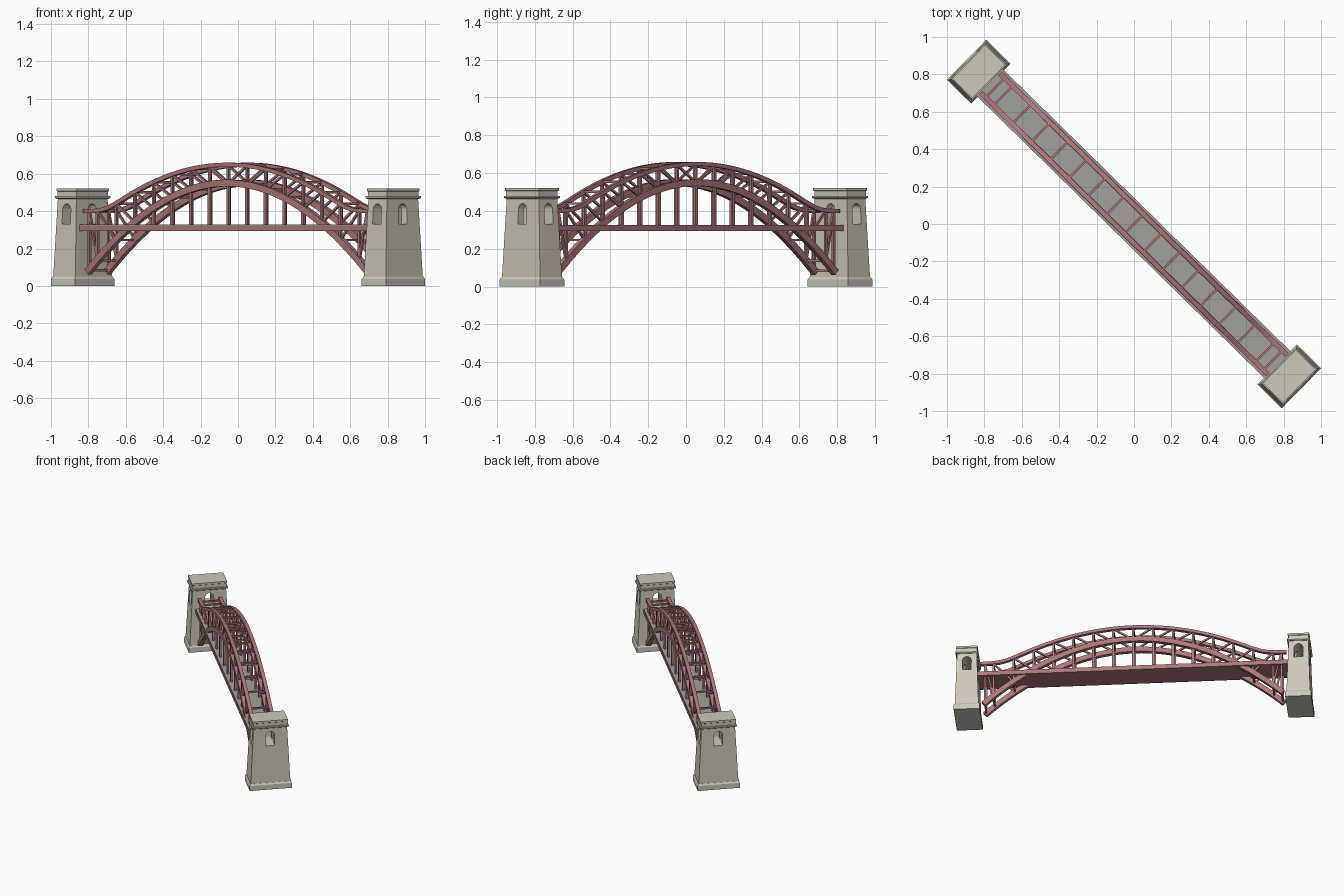
import bpy, bmesh, math
from mathutils import Vector

if "Cube" in bpy.data.objects:
    bpy.data.objects.remove(bpy.data.objects["Cube"])

ANGLE = math.radians(-44.45)   # bridge runs diagonally
STEP, NODES = 0.14, 7          # truss panel length, panels per half
TRUSS_V, END = 0.073, 1.05


def material(name, rgb):
    m = bpy.data.materials.new(name)
    m.diffuse_color = (*rgb, 1)
    m.use_nodes = True
    m.node_tree.nodes["Principled BSDF"].inputs["Base Color"].default_value = m.diffuse_color
    return m


RED = material("red_steel", (0.42, 0.19, 0.20))
STONE = material("stone", (0.62, 0.58, 0.50))
ROAD = material("road_grey", (0.36, 0.35, 0.33))


def finish(bm, name, mat):
    bmesh.ops.recalc_face_normals(bm, faces=bm.faces)
    me = bpy.data.meshes.new(name)
    bm.to_mesh(me)
    bm.free()
    me.materials.append(mat)
    ob = bpy.data.objects.new(name, me)
    bpy.context.collection.objects.link(ob)
    ob.rotation_euler.z = ANGLE
    return ob


def loft(bm, rings):
    """Skin a list of equal rings into a closed solid."""
    vs = [[bm.verts.new(p) for p in r] for r in rings]
    n = len(vs[0])
    for a, b in zip(vs, vs[1:]):
        for i in range(n):
            bm.faces.new((a[i], a[(i + 1) % n], b[(i + 1) % n], b[i]))
    bm.faces.new(vs[0][::-1])
    bm.faces.new(vs[-1])


def rect(cu, hu, hv, z):
    return [(cu - hu, -hv, z), (cu + hu, -hv, z), (cu + hu, hv, z), (cu - hu, hv, z)]


def beam(bm, a, b, w, h):
    """Square bar from a to b."""
    a, b = Vector(a), Vector(b)
    d = (b - a).normalized()
    s = Vector((0, 1, 0)) if abs(d.y) < 0.9 else Vector((1, 0, 0))
    t = d.cross(s).normalized()
    loft(bm, [[p + s * w * i + t * h * j for i, j in
               ((-.5, -.5), (.5, -.5), (.5, .5), (-.5, .5))] for p in (a, b)])


def lower(u):
    return 0.55 - 0.475 * (u / END) ** 2


def upper(u):
    p = 0.648 - 0.30 * u * u - 0.40
    return 0.40 + 0.02 * math.log(1 + math.exp(p / 0.02))


def chord(name, f, end, v, w, h):
    bm = bmesh.new()
    rings = []
    n = 48
    for i in range(n + 1):
        u = -end + 2 * end * i / n
        s = (f(u + 1e-3) - f(u - 1e-3)) / 2e-3
        nrm = Vector((-s, 0, 1)).normalized()
        c = Vector((u, v, f(u)))
        rings.append([c + Vector((0, w * a, 0)) + nrm * h * b for a, b in
                      ((-.5, -.5), (.5, -.5), (.5, .5), (-.5, .5))])
    loft(bm, rings)
    return finish(bm, name, RED)


# Arch trusses
nodes = [k * STEP for k in range(-NODES, NODES + 1)]
nodes = [-1.04] + nodes + [1.04]
for side, v in (("front", -TRUSS_V), ("back", TRUSS_V)):
    chord(side + "_lower_chord", lower, END, v, 0.030, 0.036)
    chord(side + "_upper_chord", upper, 1.075, v, 0.026, 0.022)
    webs, hangers = bmesh.new(), bmesh.new()
    for u in nodes:
        beam(webs, (u, v, lower(u)), (u, v, upper(u)), 0.014, 0.014)
        if lower(u) > 0.34:
            beam(hangers, (u, v, 0.31), (u, v, lower(u)), 0.014, 0.018)
    for a, b in zip(nodes, nodes[1:]):
        out, inn = (a, b) if a + b < 0 else (b, a)
        beam(webs, (out, v, upper(out)), (inn, v, lower(inn)), 0.012, 0.012)
    finish(webs, side + "_web_members", RED)
    finish(hangers, side + "_hangers", RED)

# Cross bars joining both trusses
bm = bmesh.new()
for u in nodes:
    beam(bm, (u, -TRUSS_V, upper(u)), (u, TRUSS_V, upper(u)), 0.012, 0.012)
    if abs(lower(u) - 0.35) > 0.08:
        beam(bm, (u, -TRUSS_V, lower(u)), (u, TRUSS_V, lower(u)), 0.012, 0.012)
finish(bm, "cross_bars", RED)

# Deck: steel girder box with road slab
bm = bmesh.new()
loft(bm, [rect(0, 1.09, 0.100, 0.293), rect(0, 1.09, 0.100, 0.322)])
finish(bm, "deck_girder", RED)
bm = bmesh.new()
loft(bm, [rect(0, 1.09, 0.098, 0.318), rect(0, 1.09, 0.098, 0.327)])
finish(bm, "road_slab", ROAD)


def arch_cutter(cu, axis):
    """Arched prism through the tower along u (0) or v (1)."""
    r, z0, z1 = 0.031, 0.33, 0.408
    prof = [(-r, z0), (r, z0)] + [(r * math.cos(math.pi * i / 10), z1 + r * math.sin(math.pi * i / 10))
                                  for i in range(11)]
    bm = bmesh.new()
    loft(bm, [[(cu + e, p, z) if axis == 0 else (cu + p, e, z) for p, z in prof]
              for e in (-0.3, 0.3)])
    ob = finish(bm, "arch_cutter", STONE)
    ob.hide_render = True
    return ob


# Stone towers
for side, s in (("left", -1), ("right", 1)):
    cu = 1.163 * s
    bm = bmesh.new()
    loft(bm, [rect(cu, 0.091, 0.150, 0), rect(cu, 0.091, 0.150, 0.038),
              rect(cu, 0.084, 0.143, 0.050)])
    finish(bm, side + "_tower_plinth", STONE)
    bm = bmesh.new()
    loft(bm, [rect(cu, 0.083, 0.141, 0.045), rect(cu, 0.069, 0.119, 0.470)])
    body = finish(bm, side + "_tower_body", STONE)
    for axis in (0, 1):
        cut = arch_cutter(cu, axis)
        mod = body.modifiers.new("opening", 'BOOLEAN')
        mod.operation, mod.solver, mod.object = 'DIFFERENCE', 'EXACT', cut
        bpy.context.view_layer.objects.active = body
        bpy.ops.object.modifier_apply(modifier=mod.name)
        bpy.data.objects.remove(cut)
    bm = bmesh.new()
    loft(bm, [rect(cu, 0.072, 0.122, 0.464), rect(cu, 0.080, 0.130, 0.470),
              rect(cu, 0.080, 0.130, 0.480)])
    finish(bm, side + "_tower_ledge", STONE)
    bm = bmesh.new()
    loft(bm, [rect(cu, 0.071, 0.121, 0.478), rect(cu, 0.071, 0.121, 0.505),
              rect(cu, 0.075, 0.125, 0.508), rect(cu, 0.075, 0.125, 0.522)])
    finish(bm, side + "_tower_cap", STONE)
